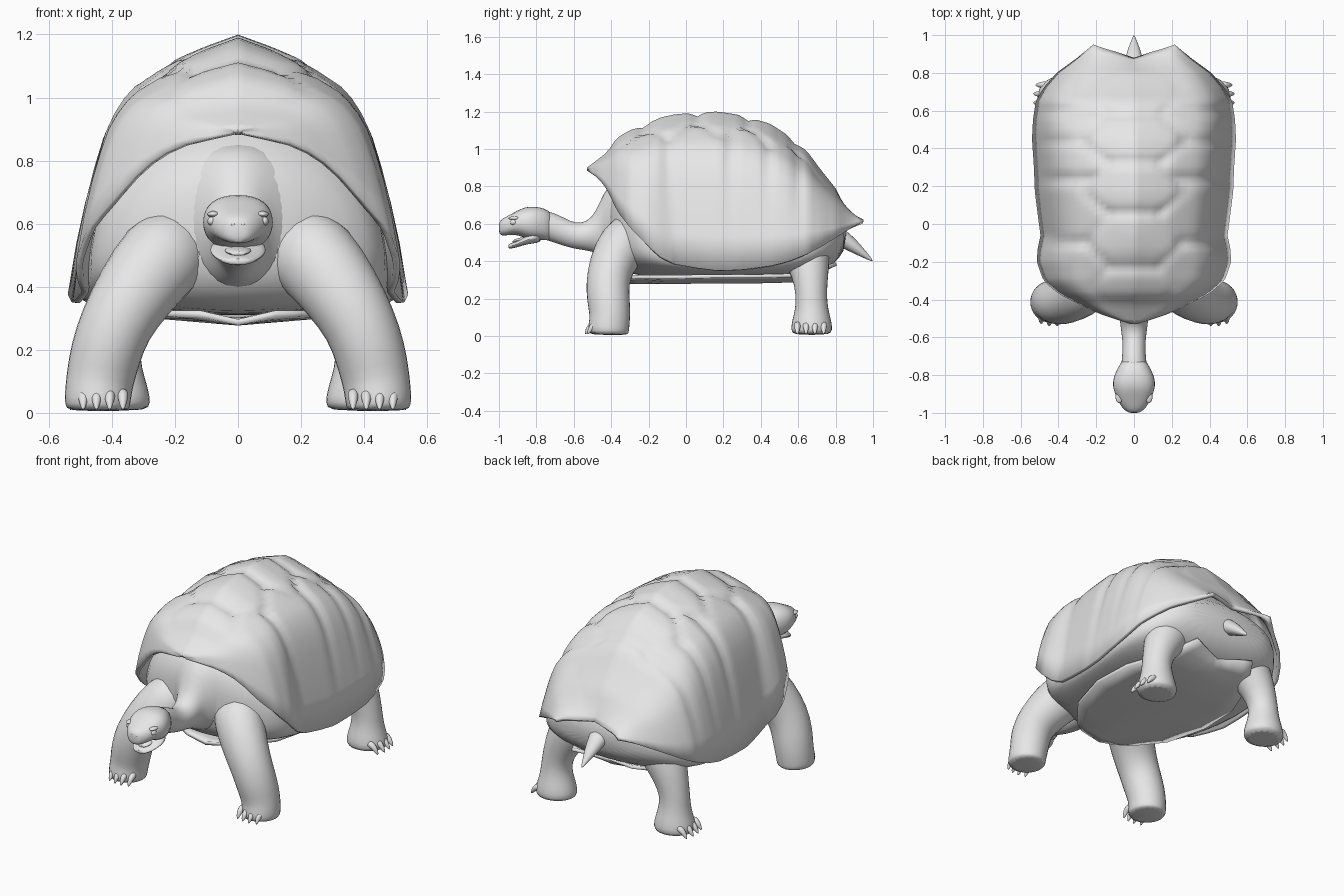
import bpy, bmesh, math
from mathutils import Vector

if "Cube" in bpy.data.objects:
    bpy.data.objects.remove(bpy.data.objects["Cube"])

skin = bpy.data.materials.new("plain_grey")
skin.diffuse_color = (0.8, 0.8, 0.8, 1)
skin.use_nodes = True
skin.node_tree.nodes["Principled BSDF"].inputs["Base Color"].default_value = skin.diffuse_color


def lerp_table(table, y):
    """Linear look-up in rows of (y, a, b, ...)."""
    for p, q in zip(table, table[1:]):
        if y <= q[0]:
            t = max(0, (y - p[0]) / (q[0] - p[0]))
            return [a + (b - a) * t for a, b in zip(p[1:], q[1:])]
    return list(table[-1][1:])


def grid_object(name, rings, closed=True, caps=True, subsurf=0, angle=60, thick=0):
    """Skin a list of equal point rings into one mesh."""
    bm = bmesh.new()
    rows = [[bm.verts.new(p) for p in r] for r in rings]
    n = len(rows[0])
    for a, b in zip(rows, rows[1:]):
        for i in range(n if closed else n - 1):
            j = (i + 1) % n
            bm.faces.new((a[i], a[j], b[j], b[i]))
    if caps and closed:
        bm.faces.new(rows[0])
        bm.faces.new(rows[-1])
    bmesh.ops.remove_doubles(bm, verts=bm.verts, dist=1e-5)
    bmesh.ops.recalc_face_normals(bm, faces=bm.faces)
    me = bpy.data.meshes.new(name)
    bm.to_mesh(me)
    bm.free()
    me.materials.append(skin)
    ob = bpy.data.objects.new(name, me)
    bpy.context.collection.objects.link(ob)
    bpy.ops.object.select_all(action='DESELECT')
    ob.select_set(True)
    bpy.context.view_layer.objects.active = ob
    bpy.ops.object.shade_smooth_by_angle(angle=math.radians(angle))
    if thick:
        m = ob.modifiers.new("thickness", 'SOLIDIFY')
        m.thickness, m.offset = thick, -1
    if subsurf:
        m = ob.modifiers.new("smooth", 'SUBSURF')
        m.levels = m.render_levels = subsurf
    return ob


def y_loft(name, stations, n=16, power=1.0, **kw):
    """Loft along y; rows of (y, half_width, z_bottom, z_top)."""
    def e(v):
        return math.copysign(abs(v) ** power, v)
    rings = []
    for y, w, zb, zt in stations:
        ring = []
        for i in range(n):
            a = 2 * math.pi * i / n
            ring.append((w * e(math.cos(a)), y, (zb + zt) / 2 + (zt - zb) / 2 * e(math.sin(a))))
        rings.append(ring)
    return grid_object(name, rings, **kw)


def tube(name, path, ref, n=16, mirror=False, **kw):
    """Tube along rows of (x, y, z, radius along ref, other radius)."""
    for s in ((1, -1) if mirror else (1,)):
        pts = [Vector((s * p[0], p[1], p[2])) for p in path]
        rings = []
        for k, p in enumerate(pts):
            t = (pts[min(k + 1, len(pts) - 1)] - pts[max(k - 1, 0)]).normalized()
            u = (Vector(ref) - t * t.dot(Vector(ref))).normalized()
            v = t.cross(u)
            rings.append([p + u * path[k][3] * math.cos(2 * math.pi * i / n)
                          + v * path[k][4] * math.sin(2 * math.pi * i / n) for i in range(n)])
        grid_object(name + ("" if not mirror else "_right" if s > 0 else "_left"), rings, **kw)


# Carapace: rows of y, half width, rim height, top height
rim = [(-.53, .02, .885, .90), (-.47, .20, .845, .945), (-.42, .30, .78, .985), (-.37, .40, .67, 1.06),
       (-.30, .48, .58, 1.10), (-.20, .515, .48, 1.14), (-.13, .51, .42, 1.17), (-.06, .495, .385, 1.185),
       (.05, .51, .365, 1.195), (.17, .525, .35, 1.20), (.30, .53, .355, 1.18), (.45, .54, .375, 1.135),
       (.55, .535, .40, 1.07), (.65, .52, .44, .985), (.72, .48, .475, .89), (.80, .41, .525, .79),
       (.88, .30, .575, .705), (.95, .215, .62, .635)]
profile = [(0, 0, 1), (.2, .2, .955), (.38, .37, .91), (.5, .49, .865), (.64, .66, .79), (.76, .785, .67),
           (.86, .875, .47), (.93, .94, .27), (1, 1, 0)]


def groove(y, s):
    """Depth of the furrows between the shell plates."""
    edge = .40 + .10 * math.cos((y - .18) * 2 * math.pi / .27)
    d = .010 * math.exp(-((abs(s) - edge) / .05) ** 2)
    bounds = (-.23, .06, .33, .58) if abs(s) < edge else (-.10, .24, .44, .60)
    d += max(.016 * math.exp(-((y - b) / .028) ** 2) for b in bounds)
    return d * min(1, (1 - abs(s)) * 4)


rows = []
for k in range(61):
    y = -.53 + 1.48 * k / 60
    w, zr, zt = lerp_table(rim, y)
    row = []
    for c in range(-18, 19):
        s = c / 18
        u, v = lerp_table(profile, abs(s))
        d = 1 - groove(y, s) * min(1, 2 * (zt - zr)) * 1.6
        notch = -.07 * max(0, (y - .80) / .15) * (1 - abs(s))
        row.append((math.copysign(w * u * d, s), y + notch, zr + (zt - zr) * v * d))
    rows.append(row)
grid_object("shell", rows, closed=False, angle=50, thick=.022)

# Body under the shell: y, half width, middle, bottom, top
body = [(-.42, .12, .62, .46, .76), (-.37, .27, .58, .38, .82), (-.30, .42, .54, .33, .88),
        (-.20, .48, .47, .315, .95), (0, .48, .39, .31, 1.0), (.30, .515, .37, .31, 1.0),
        (.55, .515, .41, .315, .90), (.68, .47, .46, .335, .80), (.78, .39, .52, .37, .70),
        (.86, .28, .57, .46, .63)]
rings = []
for y, w, zm, zb, zt in body:
    ring = []
    for i in range(28):
        a = 2 * math.pi * i / 28
        sn = math.sin(a)
        z = zm + (zt - zm) * sn if sn > 0 else zm - (zm - zb) * abs(sn) ** .7
        ring.append((w * math.cos(a), y, z))
    rings.append(ring)
grid_object("body", rings, subsurf=1)

# Belly plate: y, half width, height at the edge
plate = [(-.31, .12, .325), (-.26, .20, .325), (-.10, .33, .325), (.15, .40, .33), (.40, .39, .33),
         (.60, .31, .335), (.70, .26, .36), (.80, .20, .395)]
rows = [[(w * c / 4, y - (.07 * (1 - abs(c) / 4) if y > .75 else 0), z - .028 * (1 - abs(c) / 4))
         for c in range(-4, 5)] for y, w, z in plate]
grid_object("belly_plate", rows, closed=False, thick=.02)

# Neck flaring into the shoulders
y_loft("neck", [(-.80, .075, .53, .67), (-.74, .068, .51, .67), (-.68, .062, .49, .65), (-.62, .062, .47, .615),
                (-.56, .070, .46, .60), (-.50, .078, .45, .635), (-.46, .085, .43, .72),
                (-.42, .12, .41, .81), (-.34, .24, .38, .86), (-.24, .30, .36, .88)], subsurf=1)

# Head: skull with upper beak, lower jaw, tongue
y_loft("skull", [(-.71, .060, .50, .66), (-.76, .085, .515, .685), (-.81, .112, .51, .695), (-.86, .115, .52, .692),
                 (-.90, .103, .54, .672), (-.94, .085, .54, .650), (-.975, .062, .535, .632),
                 (-.995, .038, .54, .615), (-1.0, .02, .56, .60)], power=.85, subsurf=1)
y_loft("lower_jaw", [(-.77, .06, .50, .56), (-.82, .095, .495, .56), (-.87, .088, .485, .525),
                     (-.91, .068, .472, .505), (-.94, .045, .466, .495), (-.95, .025, .47, .49)], subsurf=1)
y_loft("tongue", [(-.85, .05, .50, .535), (-.90, .045, .50, .525), (-.93, .025, .495, .512)], n=10, subsurf=1)

# Tail
tube("tail", [(0, .76, .56, .075, .06), (0, .83, .525, .06, .05), (0, .89, .485, .046, .038),
              (0, .96, .43, .02, .018), (0, 1.0, .40, .003, .003)], (1, 0, 0), n=12, subsurf=1)

# Legs
tube("front_leg", [(.16, -.26, .56, .13, .14), (.25, -.34, .49, .14, .145), (.33, -.40, .38, .125, .13),
                   (.39, -.42, .28, .118, .118), (.42, -.415, .19, .117, .116), (.437, -.405, .11, .110, .110),
                   (.444, -.412, .06, .112, .108), (.446, -.415, .02, .112, .106), (.446, -.415, .005, .10, .095)],
     (0, 1, 0), mirror=True, subsurf=1)
tube("back_leg", [(.24, .62, .52, .15, .14), (.31, .65, .42, .125, .13), (.365, .665, .32, .098, .10),
                  (.395, .67, .22, .083, .085), (.395, .672, .14, .090, .092), (.395, .672, .08, .108, .112),
                  (.395, .672, .03, .114, .122), (.395, .672, .005, .10, .11)],
     (0, 1, 0), mirror=True, subsurf=1)

# Claws: front ones point forward, back ones point outward
for i in range(4):
    x = .365 + .042 * i
    y = -.495 - .012 * (1.5 - abs(i - 1.5))
    tube(f"front_claw_{i + 1}", [(x, y + .03, .065, .020, .022), (x, y, .055, .019, .021),
                                 (x, y - .02, .033, .014, .014), (x, y - .032, .008, .004, .004)],
         (1, 0, 0), n=8, mirror=True, subsurf=1)
    y = .595 + .047 * i
    x = .485 + .012 * (1.5 - abs(i - 1.5))
    tube(f"back_claw_{i + 1}", [(x - .03, y, .065, .021, .022), (x, y, .055, .020, .021),
                                (x + .02, y, .033, .014, .014), (x + .036, y, .008, .004, .004)],
         (0, 1, 0), n=8, mirror=True, subsurf=1)

# Eyes, brows and nostrils
for s, side in ((1, "right"), (-1, "left")):
    for name, loc, size in (("eye", (.083, -.922, .608), (.014, .020, .015)),
                            ("brow", (.078, -.915, .630), (.020, .034, .010)),
                            ("nostril", (.016, -.993, .598), (.007, .007, .007))):
        bpy.ops.mesh.primitive_uv_sphere_add(segments=16, ring_count=8, radius=1,
                                             location=(s * loc[0], loc[1], loc[2]), scale=size)
        ob = bpy.context.object
        ob.name = f"{name}_{side}"
        ob.data.materials.append(skin)
        bpy.ops.object.shade_smooth()
